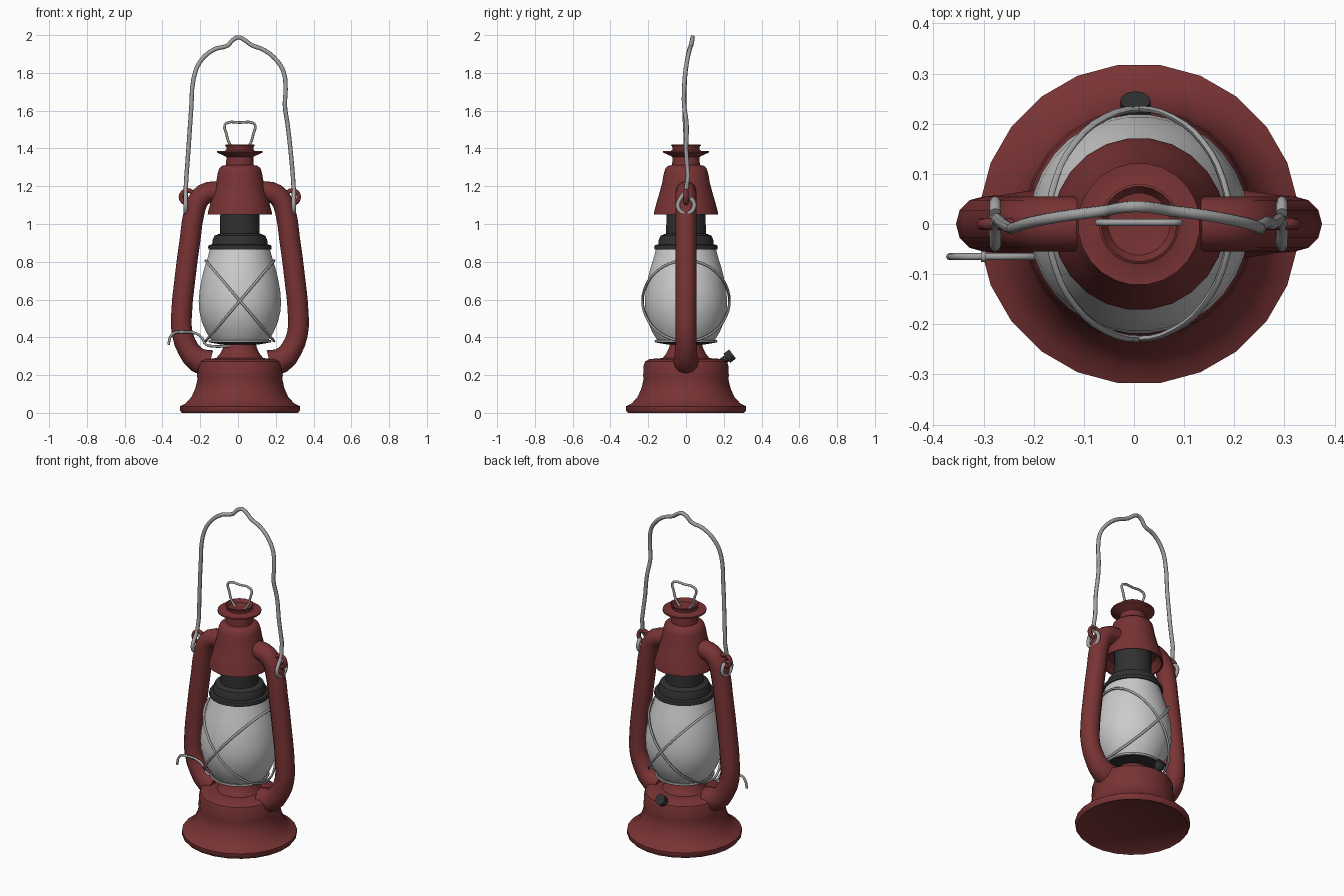
import bpy, bmesh, math
from mathutils import Vector

if "Cube" in bpy.data.objects:
    bpy.data.objects.remove(bpy.data.objects["Cube"])

CX = 0.01  # axis of the body; the wire lever on the left balances the width


def material(name, col):
    m = bpy.data.materials.new(name)
    m.diffuse_color = (*col, 1)
    m.use_nodes = True
    m.node_tree.nodes["Principled BSDF"].inputs["Base Color"].default_value = m.diffuse_color
    return m


RED = material("red_paint", (0.19, 0.033, 0.034))
DARK = material("dark_metal", (0.03, 0.03, 0.03))
WIRE = material("wire_metal", (0.36, 0.36, 0.36))


def finish(ob, mat, angle=40):
    bpy.ops.object.select_all(action='DESELECT')
    ob.select_set(True)
    bpy.context.view_layer.objects.active = ob
    if ob.type == 'CURVE':
        bpy.ops.object.convert(target='MESH')
        ob = bpy.context.object
    bpy.ops.object.shade_smooth_by_angle(angle=math.radians(angle))
    if mat:
        ob.data.materials.append(mat)
    return ob


def lathe(name, profile, mat, sides=24):
    """Revolve (radius, z) points around the vertical axis."""
    bm = bmesh.new()
    rings = []
    for r, z in profile:
        if r == 0:
            rings.append([bm.verts.new((0, 0, z))])
        else:
            angles = [2 * math.pi * (i + 0.5) / sides for i in range(sides)]
            rings.append([bm.verts.new((r * math.cos(a), r * math.sin(a), z)) for a in angles])
    for a, b in zip(rings, rings[1:]):
        for i in range(sides):
            j = (i + 1) % sides
            quad = [a[i % len(a)], a[j % len(a)], b[j % len(b)], b[i % len(b)]]
            bm.faces.new(list(dict.fromkeys(quad)))
    bmesh.ops.recalc_face_normals(bm, faces=bm.faces)
    me = bpy.data.meshes.new(name)
    bm.to_mesh(me)
    bm.free()
    ob = bpy.data.objects.new(name, me)
    ob.location.x = CX
    bpy.context.collection.objects.link(ob)
    return finish(ob, mat)


def tube(name, pts, radius, mat, cyclic=False, sides=8, steps=3, radii=None):
    """Round tube along a smooth path."""
    cu = bpy.data.curves.new(name, 'CURVE')
    cu.dimensions = '3D'
    cu.bevel_depth = radius
    cu.bevel_resolution = (sides - 4) // 2
    cu.use_fill_caps = True
    cu.resolution_u = steps
    sp = cu.splines.new('BEZIER')
    sp.bezier_points.add(len(pts) - 1)
    for i, (bp, p) in enumerate(zip(sp.bezier_points, pts)):
        bp.co = p
        bp.handle_left_type = bp.handle_right_type = 'AUTO'
        bp.radius = radii[i] if radii else 1
    sp.use_cyclic_u = cyclic
    ob = bpy.data.objects.new(name, cu)
    bpy.context.collection.objects.link(ob)
    return finish(ob, mat, 60)


# Fuel tank base with flared foot and burner cone
lathe("tank_base", [(0, 0.03), (0.29, 0.012), (0.31, 0), (0.32, 0.012), (0.32, 0.035),
                    (0.29, 0.05), (0.258, 0.085), (0.238, 0.13), (0.226, 0.18), (0.23, 0.2),
                    (0.226, 0.215), (0.226, 0.25), (0.218, 0.272), (0.195, 0.285),
                    (0.125, 0.29), (0.105, 0.315), (0.09, 0.345), (0.085, 0.372), (0, 0.372)], RED)

# Burner plate, glass globe, dark chimney collar
lathe("burner_plate", [(0, 0.362), (0.1, 0.362), (0.158, 0.372), (0.16, 0.384), (0, 0.386)], DARK)
lathe("glass_globe", [(0, 0.384), (0.152, 0.384), (0.178, 0.425), (0.202, 0.48), (0.216, 0.54),
                      (0.219, 0.59), (0.214, 0.65), (0.203, 0.71), (0.188, 0.77),
                      (0.172, 0.82), (0.158, 0.872), (0, 0.872)], None, 32)
lathe("chimney_collar", [(0, 0.866), (0.168, 0.866), (0.17, 0.878), (0.166, 0.888), (0.148, 0.892),
                         (0.146, 0.915), (0.136, 0.938), (0.106, 0.95), (0.104, 1.12), (0, 1.12)], DARK)

# Hood and vent cap
lathe("hood", [(0.1, 1.11), (0.135, 1.1), (0.163, 1.052), (0.172, 1.05), (0.17, 1.065),
               (0.155, 1.12), (0.14, 1.17), (0.127, 1.22), (0.118, 1.27), (0.11, 1.295), (0.095, 1.308),
               (0.074, 1.312), (0.072, 1.355), (0.085, 1.362), (0.122, 1.378), (0.122, 1.387),
               (0.085, 1.385), (0.072, 1.393), (0.072, 1.405), (0.08, 1.418), (0.075, 1.421),
               (0.062, 1.4), (0, 1.392)], RED)

# Side air tubes and the ears that hold the carrying handle
path = [(0.16, 0.262), (0.22, 0.278), (0.272, 0.335), (0.305, 0.42), (0.31, 0.5), (0.292, 0.7),
        (0.262, 0.93), (0.238, 1.08), (0.21, 1.14), (0.165, 1.168), (0.1, 1.17)]
widths = [1.3, 1.2, 1.05, 1, 1, 1, 1, 1, 1, 1, 1]
for side, s in (("left", -1), ("right", 1)):
    tube(side + "_air_tube", [(CX + s * x, 0, z) for x, z in path], 0.055, RED,
         sides=12, steps=2, radii=widths)
    bpy.ops.mesh.primitive_torus_add(major_radius=0.035, minor_radius=0.012, major_segments=16,
                                     minor_segments=8, location=(CX + s * 0.277, 0, 1.143),
                                     rotation=(math.pi / 2, 0, 0))
    bpy.context.object.name = side + "_handle_ear"
    finish(bpy.context.object, RED, 60)

# Carrying handle: one bent wire with a closed hook at each end
def hook(x):
    angles = [math.radians(60 - 40 * i) for i in range(8)]
    return [(x, 0.044 * math.cos(a), 1.1 + 0.044 * math.sin(a)) for a in angles]


bail = [(-0.277, 0, 1.18), (-0.262, 0, 1.4), (-0.247, -0.008, 1.62), (-0.235, -0.006, 1.77),
        (-0.2, 0.005, 1.86), (-0.125, 0.018, 1.925), (-0.055, 0.027, 1.945), (-0.03, 0.032, 1.972),
        (0.003, 0.035, 1.988), (0.04, 0.032, 1.97), (0.07, 0.027, 1.948), (0.14, 0.018, 1.92),
        (0.21, 0.005, 1.86), (0.243, -0.004, 1.8), (0.252, -0.01, 1.71), (0.248, -0.01, 1.63),
        (0.262, 0.003, 1.53), (0.277, 0, 1.4), (0.295, 0, 1.18)]
tube("carrying_handle", hook(-0.277) + bail + hook(0.295)[::-1], 0.0115, WIRE)

# Small lifting loop on top of the vent
tube("top_loop", [(CX + x, 0.003, z) for x, z in
                  [(-0.03, 1.395), (-0.055, 1.425), (-0.072, 1.48), (-0.081, 1.52), (-0.068, 1.535),
                   (0, 1.537), (0.068, 1.535), (0.081, 1.52), (0.072, 1.48), (0.055, 1.425),
                   (0.03, 1.395)]], 0.007, WIRE)

# Crossed guard wires around the globe and the ring they rest on
for name, s in (("guard_wire_a", -1), ("guard_wire_b", 1)):
    ring = [2 * math.pi * i / 16 for i in range(16)]
    tube(name, [(CX + 0.181 * math.cos(t), 0.229 * math.sin(t), 0.593 + s * 0.213 * math.cos(t))
                for t in ring], 0.007, WIRE, cyclic=True, sides=6)
tube("guard_ring", [(CX + 0.16 * math.cos(t), 0.16 * math.sin(t), 0.38) for t in ring],
     0.007, WIRE, cyclic=True, sides=6)

# Lever that raises the globe
tube("globe_lever", [(x, -0.065, z) for x, z in
                     [(-0.368, 0.36), (-0.357, 0.405), (-0.335, 0.425), (-0.3, 0.428), (-0.22, 0.42),
                      (-0.19, 0.395), (-0.17, 0.362), (-0.145, 0.354), (-0.04, 0.354)]], 0.007, WIRE)
bpy.ops.mesh.primitive_cylinder_add(vertices=10, radius=0.011, depth=0.01,
                                    location=(-0.3, -0.065, 0.428), rotation=(0, math.pi / 2, 0))
bpy.context.object.name = "lever_collar"
finish(bpy.context.object, WIRE)

# Filler cap on the back of the tank
axis = Vector((0, 0.8, 0.6))
start = Vector((0.003, 0.18, 0.262))
for name, r, a, b in (("filler_neck", 0.02, 0, 0.055), ("filler_cap", 0.03, 0.045, 0.083)):
    bpy.ops.mesh.primitive_cylinder_add(vertices=16, radius=r, depth=b - a,
                                        location=start + axis * (a + b) / 2,
                                        rotation=axis.to_track_quat('Z', 'Y').to_euler())
    bpy.context.object.name = name
    finish(bpy.context.object, DARK)
